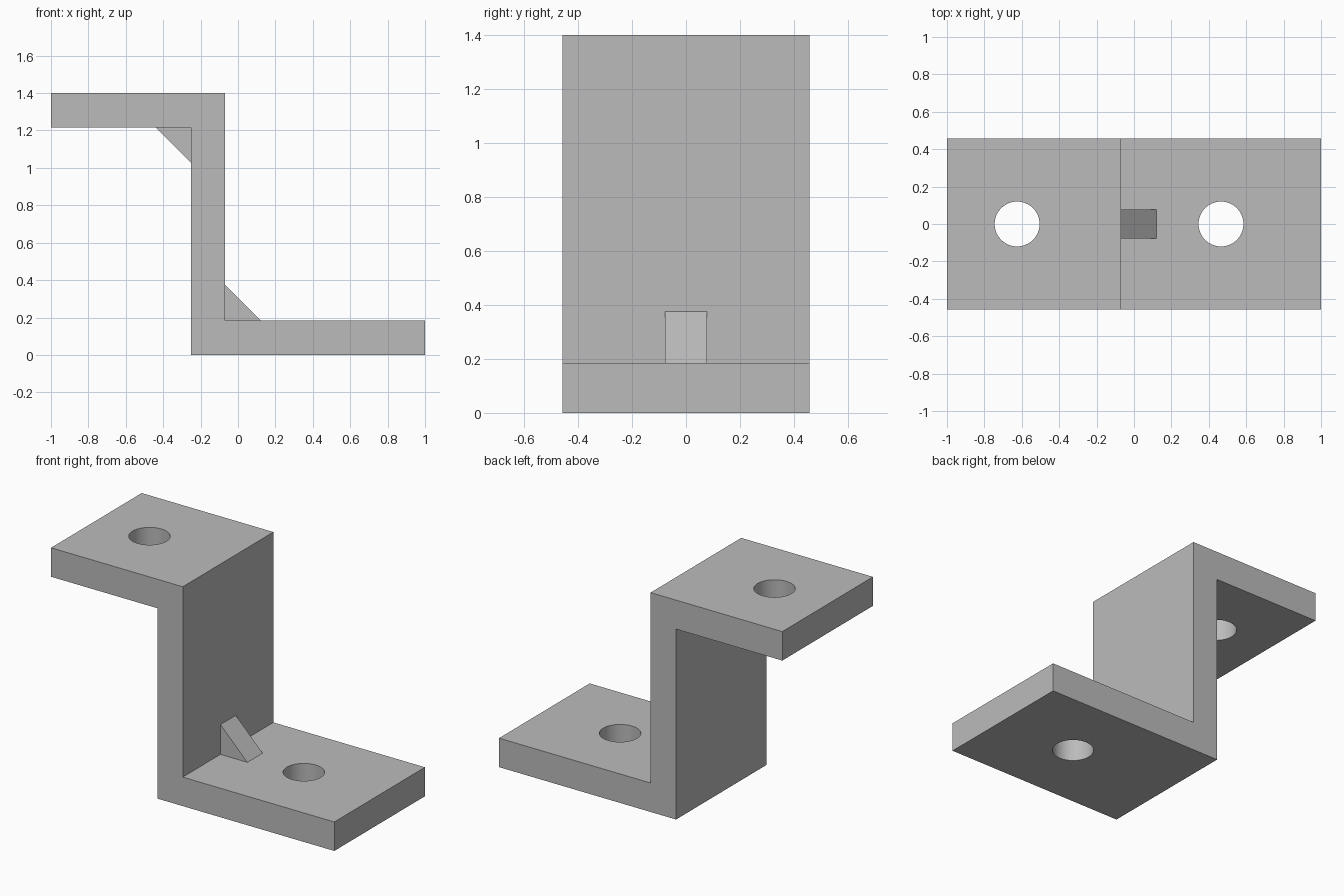
import bpy
import bmesh

cube = bpy.data.objects.get("Cube")
if cube:
    bpy.data.objects.remove(cube, do_unlink=True)

HALF_DEPTH = 0.457
HEIGHT = 1.4
THICK = 0.185
WEB_LEFT, WEB_RIGHT = -0.25, -0.07
HOLE_RADIUS = 0.12
GUSSET = 0.19

grey = bpy.data.materials.new("plain_grey")
grey.use_nodes = True
colour = (0.5, 0.5, 0.5, 1)
grey.diffuse_color = colour
grey.node_tree.nodes["Principled BSDF"].inputs["Base Color"].default_value = colour


def extrude_profile(name, points, half_depth):
    """Extrude an x-z outline along y, centred on y = 0."""
    bm = bmesh.new()
    face = bm.faces.new([bm.verts.new((x, -half_depth, z)) for x, z in points])
    result = bmesh.ops.extrude_face_region(bm, geom=[face])
    moved = [g for g in result["geom"] if isinstance(g, bmesh.types.BMVert)]
    bmesh.ops.translate(bm, verts=moved, vec=(0, 2 * half_depth, 0))
    bmesh.ops.recalc_face_normals(bm, faces=bm.faces)
    mesh = bpy.data.meshes.new(name)
    bm.to_mesh(mesh)
    bm.free()
    mesh.materials.append(grey)
    obj = bpy.data.objects.new(name, mesh)
    bpy.context.collection.objects.link(obj)
    return obj


# Z-shaped bracket
bracket = extrude_profile("bracket", [
    (WEB_LEFT, 0), (1, 0), (1, THICK), (WEB_RIGHT, THICK),
    (WEB_RIGHT, HEIGHT), (-1, HEIGHT), (-1, HEIGHT - THICK),
    (WEB_LEFT, HEIGHT - THICK)], HALF_DEPTH)

# Bolt holes, centred on the free part of each flange
holes = {"upper": ((WEB_LEFT - 1) / 2, HEIGHT - THICK / 2),
         "lower": ((WEB_RIGHT + 1) / 2, THICK / 2)}
for side, (x, z) in holes.items():
    bpy.ops.mesh.primitive_cylinder_add(
        vertices=64, radius=HOLE_RADIUS, depth=THICK * 2, location=(x, 0, z))
    cutter = bpy.context.object
    cutter.name = side + "_hole_cutter"
    cutter.data.materials.append(grey)
    cut = bracket.modifiers.new(side + "_hole", "BOOLEAN")
    cut.operation = "DIFFERENCE"
    cut.solver = "EXACT"
    cut.object = cutter
    bpy.ops.object.select_all(action="DESELECT")
    bracket.select_set(True)
    bpy.context.view_layer.objects.active = bracket
    bpy.ops.object.modifier_apply(modifier=cut.name)
    bpy.data.objects.remove(cutter, do_unlink=True)

bpy.ops.object.shade_smooth_by_angle()

# Triangular gussets in the two inner corners
for name, x, z, sign in (("lower_gusset", WEB_RIGHT, THICK, 1),
                         ("upper_gusset", WEB_LEFT, HEIGHT - THICK, -1)):
    extrude_profile(name, [(x, z), (x + sign * GUSSET, z),
                           (x, z + sign * GUSSET)], 0.077)
